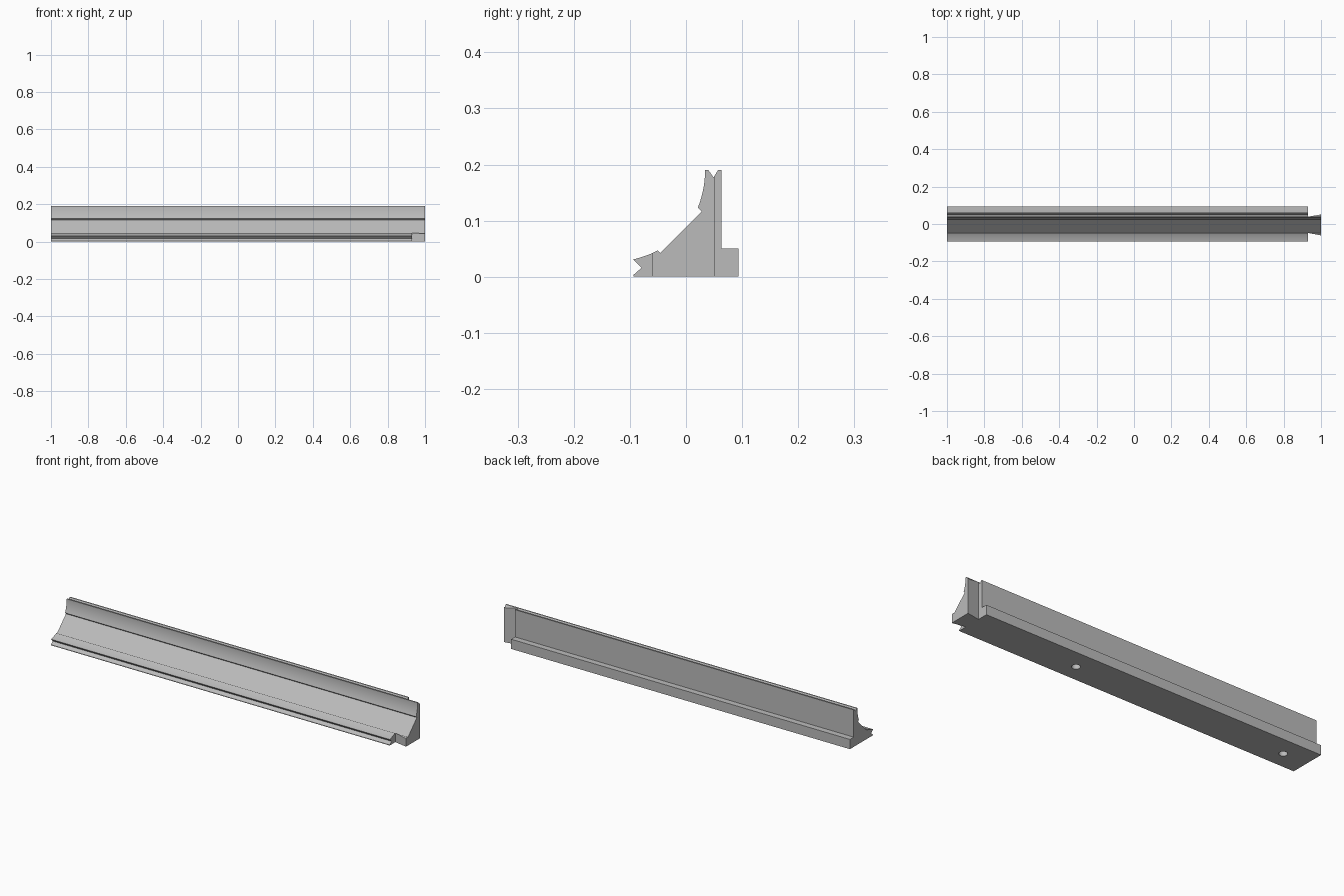
import bpy, bmesh, math
from mathutils import Vector

if "Cube" in bpy.data.objects:
    bpy.data.objects.remove(bpy.data.objects["Cube"], do_unlink=True)

grey = bpy.data.materials.new("plain grey")
grey.use_nodes = True
grey.diffuse_color = (0.5, 0.5, 0.5, 1)
grey.node_tree.nodes["Principled BSDF"].inputs["Base Color"].default_value = (0.5, 0.5, 0.5, 1)


def prism(name, points, offset):
    """Extrude a closed outline of 3D points along offset."""
    bm = bmesh.new()
    face = bm.faces.new([bm.verts.new(p) for p in points])
    new = bmesh.ops.extrude_face_region(bm, geom=[face])["geom"]
    bmesh.ops.translate(bm, vec=offset, verts=[v for v in new if isinstance(v, bmesh.types.BMVert)])
    bmesh.ops.recalc_face_normals(bm, faces=bm.faces)
    mesh = bpy.data.meshes.new(name)
    bm.to_mesh(mesh)
    bm.free()
    mesh.materials.append(grey)
    obj = bpy.data.objects.new(name, mesh)
    bpy.context.collection.objects.link(obj)
    return obj


def cove(a, b, radius, steps=10):
    """Arc from a to b, bulging to the right of the direction of travel."""
    a, b = Vector(a), Vector(b)
    chord = b - a
    half = chord.length / 2
    side = Vector((chord.y, -chord.x)).normalized()
    rise = math.sqrt(radius ** 2 - half ** 2)
    points = []
    for i in range(steps + 1):
        t = (2 * i / steps - 1) * half
        bulge = math.sqrt(radius ** 2 - t * t) - rise
        points.append(tuple((a + b) / 2 + chord.normalized() * t + side * bulge))
    return points


def carve(target, cutter):
    mod = target.modifiers.new("cut", "BOOLEAN")
    mod.operation = "DIFFERENCE"
    mod.solver = "EXACT"
    mod.object = cutter
    cutter.hide_render = True
    bpy.context.view_layer.objects.active = target
    bpy.ops.object.modifier_apply(modifier=mod.name)
    bpy.data.objects.remove(cutter, do_unlink=True)


# Rail cross-section: notched front lip, cove, slope, cove, notched top, rear ledge
profile = [(-0.094, 0), (-0.094, 0.003), (-0.079, 0.016)]
profile += cove((-0.094, 0.031), (-0.05, 0.047), 0.18)
profile += [(-0.046, 0.042), (0.028, 0.116)]
profile += cove((0.021, 0.123), (0.034, 0.19), 0.18)
profile += [(0.04, 0.19), (0.049, 0.177), (0.057, 0.19), (0.063, 0.19),
            (0.063, 0.05), (0.094, 0.05), (0.094, 0)]
rail = prism("display_rail", [(-1, y, z) for y, z in profile], (2, 0, 0))

# Dovetail tongue at the left end, cut on the front and rear sides
shoulder = 0.93
for inner, tip, out in ((-0.048, -0.061, -0.2), (0.039, 0.051, 0.2)):
    slope = (tip - inner) / (1 - shoulder)
    end = 1.02
    outline = [(shoulder, inner), (end, inner + slope * (end - shoulder)), (end, out), (shoulder, out)]
    carve(rail, prism("tongue_cutter", [(x, y, -0.05) for x, y in outline], (0, 0, 0.3)))

# Blind fixing holes in the underside
for x in (0.33, -0.865):
    ring = [(x + 0.02 * math.cos(a), -0.005 + 0.02 * math.sin(a), -0.02)
            for a in (math.tau * i / 32 for i in range(32))]
    carve(rail, prism("hole_cutter", ring, (0, 0, 0.07)))

# Smooth coves and holes, sharp edges elsewhere
bpy.ops.object.select_all(action="DESELECT")
rail.select_set(True)
bpy.context.view_layer.objects.active = rail
bpy.ops.object.shade_smooth_by_angle(angle=math.radians(25))
